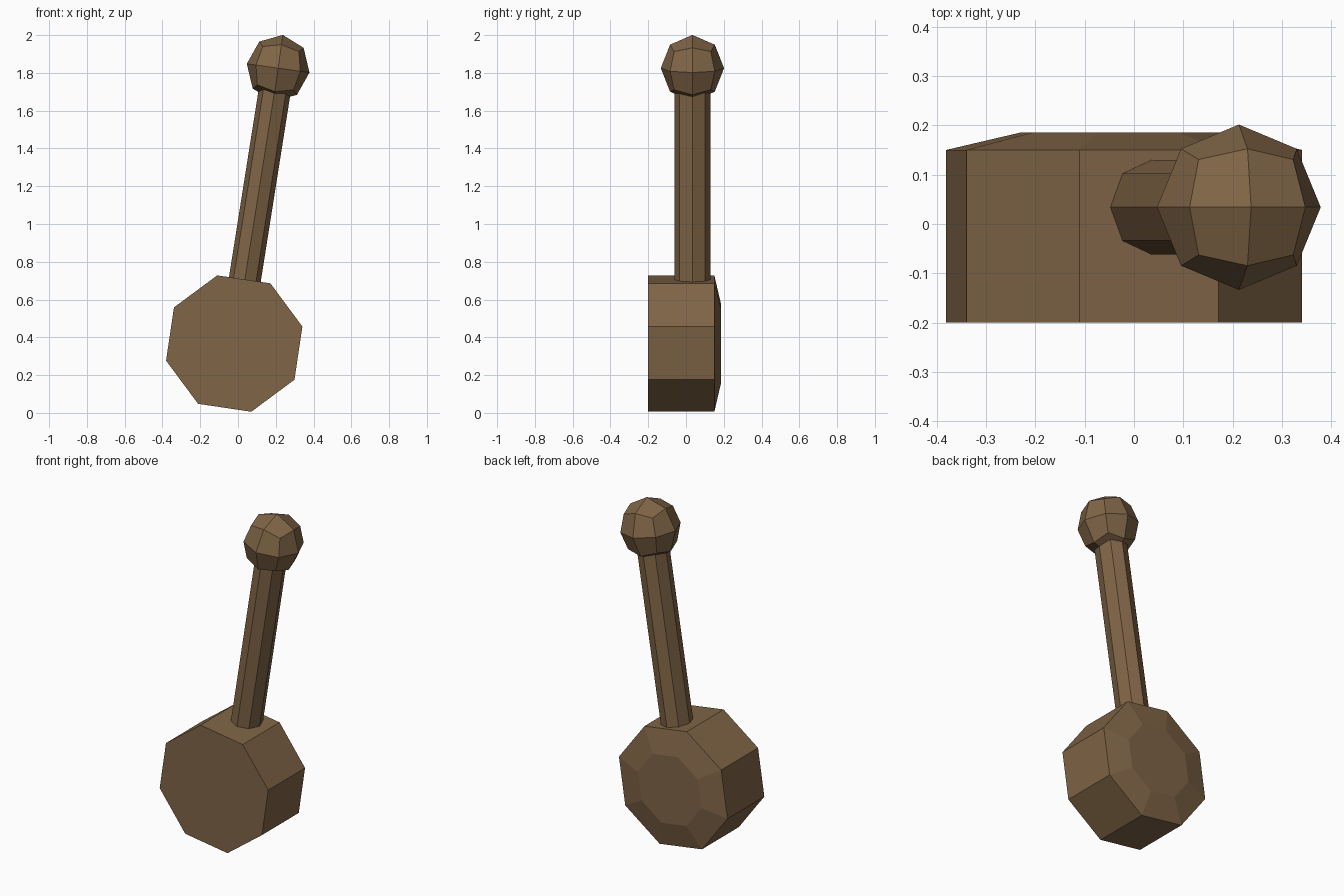
import bpy, bmesh, math
from mathutils import Matrix, Vector

if "Cube" in bpy.data.objects:
    bpy.data.objects.remove(bpy.data.objects["Cube"])

wood = bpy.data.materials.new("brown wood")
wood.diffuse_color = (0.216, 0.129, 0.062, 1)
wood.use_nodes = True
wood.node_tree.nodes["Principled BSDF"].inputs["Base Color"].default_value = wood.diffuse_color


def finish(bm, name):
    bmesh.ops.recalc_face_normals(bm, faces=bm.faces)
    mesh = bpy.data.meshes.new(name)
    bm.to_mesh(mesh)
    bm.free()
    mesh.materials.append(wood)
    obj = bpy.data.objects.new(name, mesh)
    bpy.context.collection.objects.link(obj)
    return obj


def loft(rings, name):
    """Join equal-sized rings of points into a capped solid."""
    bm = bmesh.new()
    loops = [[bm.verts.new(p) for p in ring] for ring in rings]
    n = len(loops[0])
    for a, b in zip(loops, loops[1:]):
        for i in range(n):
            j = (i + 1) % n
            bm.faces.new((a[i], a[j], b[j], b[i]))
    bm.faces.new(loops[0])
    bm.faces.new(loops[-1])
    return finish(bm, name)


TILT = math.radians(8.46)      # whole lever leans toward +x
AXIS_Y = 0.034

# octagonal base block with a bevelled back
def octagon(radius, y):
    angles = [math.radians(22.5 + 45 * i) - TILT for i in range(8)]
    return [(-0.02 + radius * math.cos(a), y, 0.367 + radius * math.sin(a))
            for a in angles]

loft([octagon(0.372, -0.2), octagon(0.372, 0.15), octagon(0.218, 0.185)], "base_block")

# eight-sided shaft, slightly wider in y
bottom, top = Vector((0.029, AXIS_Y, 0.66)), Vector((0.195, AXIS_Y, 1.71))
lean = math.atan2(top.x - bottom.x, top.z - bottom.z)
turn = Matrix.Rotation(lean, 3, 'Y')
section = [turn @ Vector((0.085 * math.cos(i * math.pi / 4),
                          0.096 * math.sin(i * math.pi / 4), 0)) for i in range(8)]
loft([[c + p for p in section] for c in (bottom, top)], "shaft")

# knob: cube divided once and pushed out to a ball, a little tall
bm = bmesh.new()
bmesh.ops.create_cube(bm, size=1)
bmesh.ops.subdivide_edges(bm, edges=bm.edges[:], cuts=1, use_grid_fill=True)
for v in bm.verts:
    v.co = v.co.normalized() * 0.1675
    v.co.z *= 1.06
bm.transform(Matrix.Translation((0.2125, AXIS_Y, 1.825)) @ Matrix.Rotation(math.radians(8), 4, 'Y'))
finish(bm, "knob")
